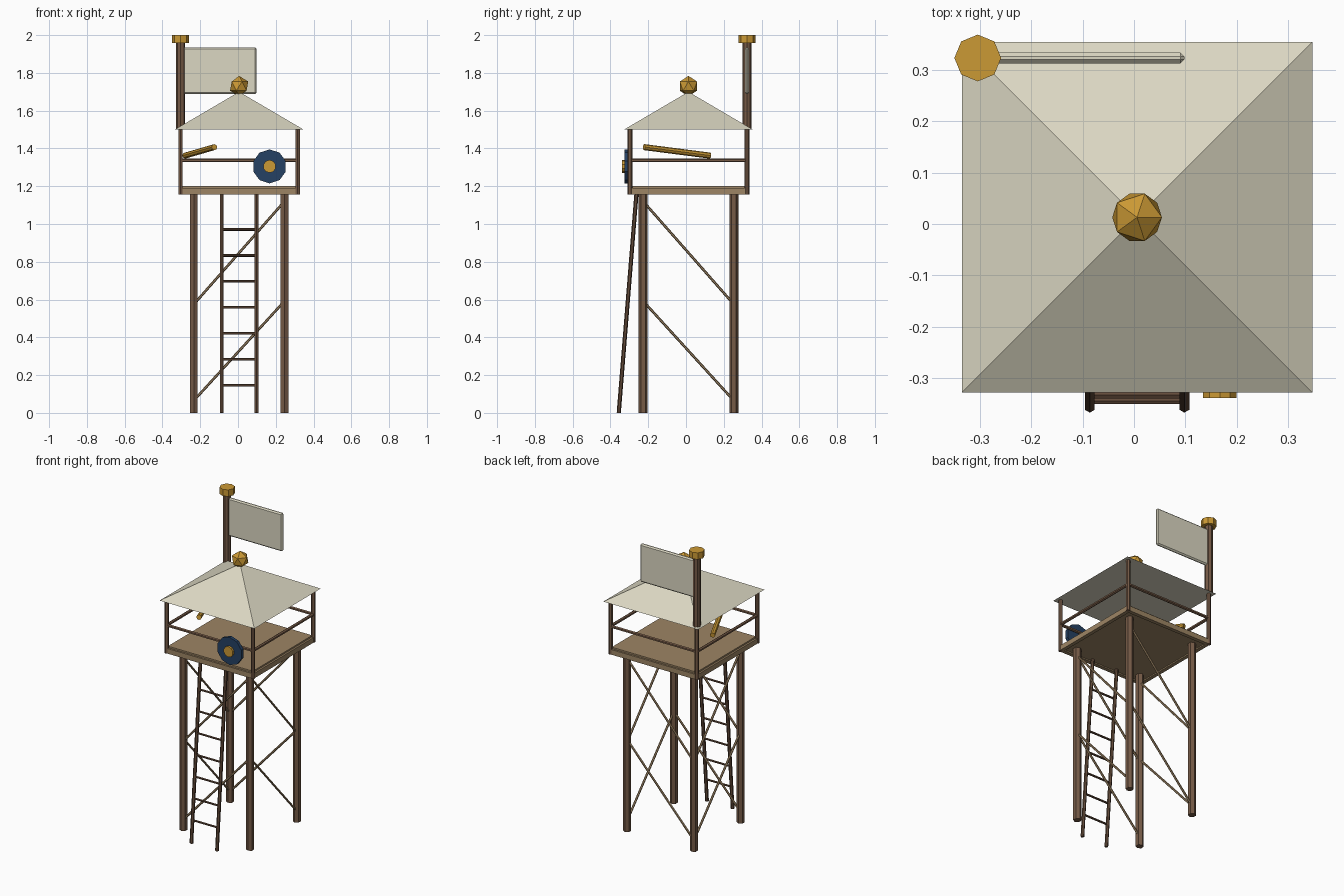
import bpy, bmesh, math
from mathutils import Vector

if "Cube" in bpy.data.objects:
    bpy.data.objects.remove(bpy.data.objects["Cube"])

CX, CY = 0.006, 0.013          # tower axis


def material(name, rgb):
    m = bpy.data.materials.new(name)
    m.diffuse_color = (*rgb, 1)
    m.use_nodes = True
    m.node_tree.nodes["Principled BSDF"].inputs["Base Color"].default_value = m.diffuse_color
    return m


WOOD = material("brown wood", (0.18, 0.103, 0.062))
DARK = material("dark wood", (0.125, 0.07, 0.042))
TAN = material("tan planks", (0.34, 0.235, 0.128))
CANVAS = material("pale canvas", (0.71, 0.68, 0.54))
GOLD = material("gold", (0.60, 0.32, 0.035))
BLUE = material("navy blue", (0.018, 0.052, 0.125))


def finish(obj, name, mat):
    obj.name = name
    obj.data.materials.append(mat)
    return obj


def rod(name, a, b, r, mat, sides=6):
    """Cylinder running from point a to point b."""
    a, b = Vector(a), Vector(b)
    d = b - a
    bpy.ops.mesh.primitive_cylinder_add(vertices=sides, radius=r, depth=d.length,
                                        location=(a + b) / 2)
    o = bpy.context.object
    o.rotation_euler = d.to_track_quat('Z', 'Y').to_euler()
    return finish(o, name, mat)


def box(name, lo, hi, mat, bevel=0):
    lo, hi = Vector(lo), Vector(hi)
    bpy.ops.mesh.primitive_cube_add(size=1, location=(lo + hi) / 2)
    o = bpy.context.object
    o.scale = hi - lo
    bpy.ops.object.transform_apply(location=False, rotation=False, scale=True)
    if bevel:
        m = o.modifiers.new("bevel", 'BEVEL')
        m.width, m.segments = bevel, 1
    return finish(o, name, mat)


def corners(h):
    """Four corners around the tower axis, in order."""
    return [(CX + sx * h, CY + sy * h) for sx, sy in ((-1, -1), (1, -1), (1, 1), (-1, 1))]


# Legs and corner posts
for x, y in corners(0.24):
    rod("leg", (x, y, 0), (x, y, 1.165), 0.024, WOOD)
posts = corners(0.31)
for x, y in posts:
    rod("corner_post", (x, y, 1.157), (x, y, 1.505), 0.013, WOOD)

# Hand rails between the posts
for i in range(4):
    rod("hand_rail", (*posts[i], 1.337), (*posts[(i + 1) % 4], 1.337), 0.01, WOOD)

# Diagonal braces, two on each side
for lo, hi in ((0.065, 0.592), (0.575, 1.12)):
    for s in (-1, 1):
        y, x = CY + s * 0.24, CX + s * 0.24
        rod("brace", (CX - 0.24, y, lo), (CX + 0.24, y, hi), 0.007, TAN)
        rod("brace", (x, CY + 0.24, lo), (x, CY - 0.24, hi), 0.007, TAN)

# Platform floor and edge boards
box("floor", (CX - 0.305, CY - 0.305, 1.165), (CX + 0.305, CY + 0.305, 1.2), TAN)
for s in (-1, 1):
    x, y = CX + s * 0.305, CY + s * 0.305
    box("edge_board", (CX - 0.317, y - 0.012, 1.157), (CX + 0.317, y + 0.012, 1.19), TAN)
    box("edge_board", (x - 0.012, CY - 0.293, 1.157), (x + 0.012, CY + 0.293, 1.19), TAN)

# Pyramid roof with finial
bpy.ops.mesh.primitive_cone_add(vertices=4, radius1=0.341 * math.sqrt(2), radius2=0,
                                depth=0.2, location=(CX, CY, 1.6),
                                rotation=(0, 0, math.pi / 4))
finish(bpy.context.object, "roof", CANVAS)
bpy.ops.mesh.primitive_ico_sphere_add(subdivisions=1, radius=0.054, location=(CX, CY, 1.73))
finish(bpy.context.object, "finial", GOLD)

# Flagpole, cap and flag at the back left corner
px, py = posts[3]
rod("flagpole", (px, py, 1.5), (px, py, 1.96), 0.024, WOOD, 8)
rod("flagpole_cap", (px, py, 1.957), (px, py, 2.0), 0.0455, GOLD, 8)
box("flag", (px + 0.01, py - 0.011, 1.687), (0.098, py + 0.011, 1.935), CANVAS, 0.008)

# Leaning ladder
foot, head = Vector((0, -0.356, 0)), Vector((0, -0.262, 1.165))
for s in (-1, 1):
    off = Vector((CX + s * 0.092, 0, 0))
    rod("ladder_rail", foot + off, head + off, 0.011, DARK)
for i in range(7):
    z = 0.146 + i * 0.1375
    y = foot.lerp(head, z / head.z).y
    rod("ladder_rung", (CX - 0.092, y, z), (CX + 0.092, y, z), 0.007, DARK)

# Round shield on the front rail
sx, sz = 0.167, 1.305
rod("shield", (sx, -0.305, sz), (sx, -0.326, sz), 0.09, BLUE, 10)
rod("shield_boss", (sx, -0.31, sz), (sx, -0.339, sz), 0.034, GOLD, 10)

# Spyglass tube resting over the left side
rod("spyglass", (-0.125, -0.222, 1.407), (-0.28, 0.127, 1.362), 0.016, GOLD, 8)
